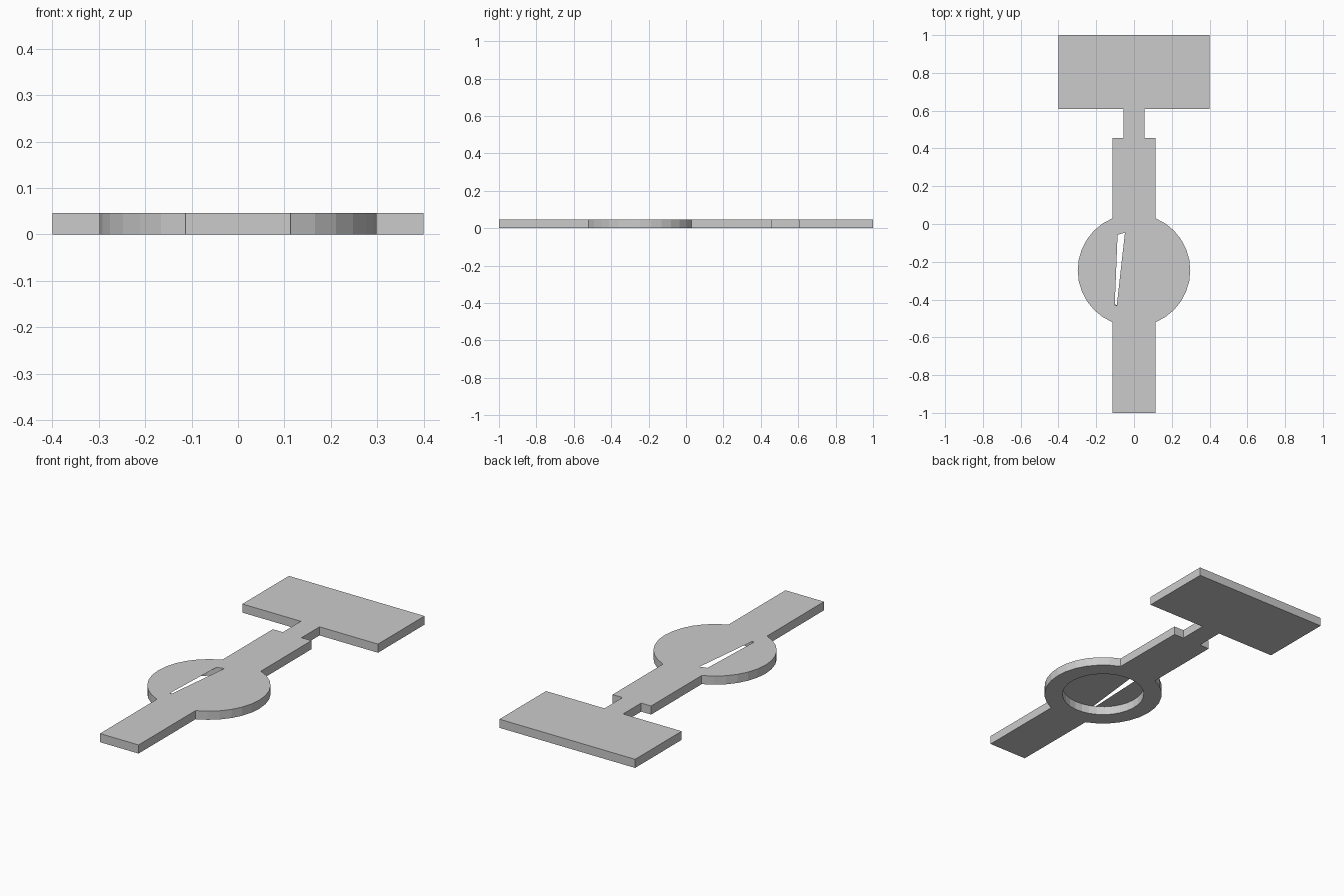
import bpy, bmesh
from math import sin, cos, radians

if "Cube" in bpy.data.objects:
    bpy.data.objects.remove(bpy.data.objects["Cube"])

T = 0.046             # plate thickness
CY = -0.245           # centre of the round boss
R_OUT, R_IN = 0.298, 0.207
SEG = 32


def arc(radius, start, count):
    step = 360 / SEG
    return [(radius * cos(radians(start + i * step)),
             CY + radius * sin(radians(start + i * step))) for i in range(count)]


def ring(bm, points, z):
    verts = [bm.verts.new((x, y, z)) for x, y in points]
    edges = [bm.edges.new((verts[i - 1], verts[i])) for i in range(len(verts))]
    return verts, edges


def cap(bm, rings, up):
    edges = [e for _, es in rings for e in es]
    geom = bmesh.ops.triangle_fill(bm, use_beauty=True, use_dissolve=False, edges=edges)
    for f in geom["geom"]:
        if isinstance(f, bmesh.types.BMFace):
            f.normal_update()
            if (f.normal.z > 0) != up:
                f.normal_flip()


def wall(bm, low, high):
    n = len(low)
    for i in range(n):
        j = (i + 1) % n
        bm.faces.new((low[i], low[j], high[j], high[i]))


# Right half of the outline, bottom to top, then mirrored
half = [(0.1135, -1.0)] + arc(R_OUT, -67.5, 13) + [
    (0.1135, 0.456), (0.055, 0.456), (0.055, 0.608), (0.4, 0.608), (0.4, 1.0)]
outline = half + [(-x, y) for x, y in reversed(half)]
recess = arc(R_IN, 2.5, SEG)
slit = [(-0.087, -0.057), (-0.102, -0.429), (-0.091, -0.431), (-0.048, -0.046)]

bm = bmesh.new()

# Outer plate walls
low = ring(bm, outline, 0)
high = ring(bm, outline, T)
wall(bm, low[0], high[0])

# Underside with the round opening, and thin top skin with the slit
hole = ring(bm, recess, 0)
cap(bm, [low, hole], False)
cap(bm, [high, ring(bm, slit, T)], True)

# Recess wall, facing inward
hole_top = [bm.verts.new((x, y, T)) for x, y in recess]
wall(bm, hole[0][::-1], hole_top[::-1])

mesh = bpy.data.meshes.new("slotted_plate")
bm.to_mesh(mesh)
bm.free()
plate = bpy.data.objects.new("slotted_plate", mesh)
bpy.context.collection.objects.link(plate)
